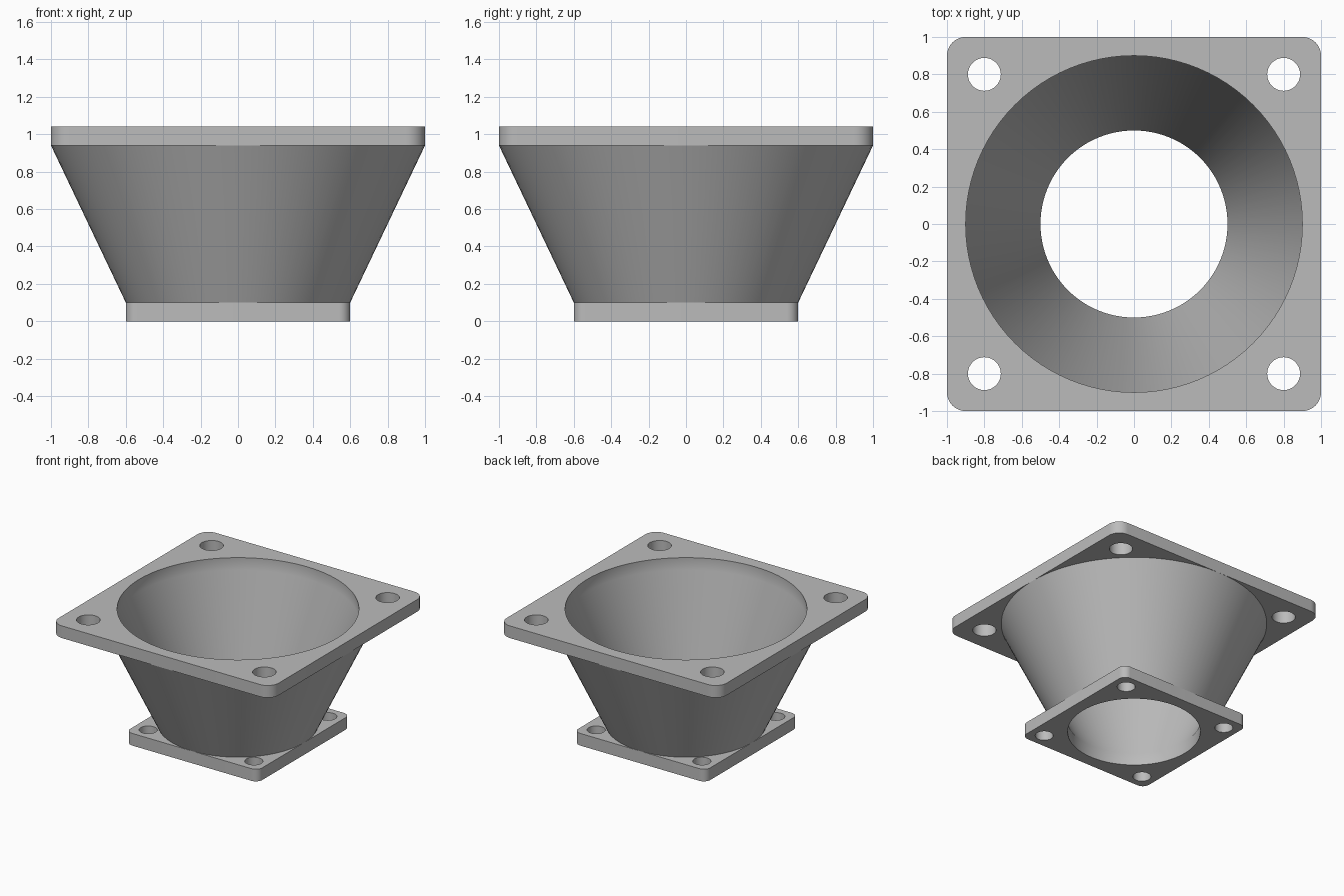
import bpy, bmesh
from math import sin, cos, pi, hypot

SEGMENTS = 96

cube = bpy.data.objects.get("Cube")
if cube:
    bpy.data.objects.remove(cube, do_unlink=True)

# Single grey material
grey = bpy.data.materials.new("plain_grey")
grey.use_nodes = True
grey.diffuse_color = (0.5, 0.5, 0.5, 1)
grey.node_tree.nodes["Principled BSDF"].inputs["Base Color"].default_value = (0.5, 0.5, 0.5, 1)


def finish(bm, name):
    mesh = bpy.data.meshes.new(name)
    bm.to_mesh(mesh)
    bm.free()
    obj = bpy.data.objects.new(name, mesh)
    bpy.context.collection.objects.link(obj)
    mesh.materials.append(grey)
    bpy.ops.object.select_all(action='DESELECT')
    obj.select_set(True)
    bpy.context.view_layer.objects.active = obj
    bpy.ops.object.shade_smooth_by_angle(angle=pi / 6)
    return obj


def circle(x, y, r, n):
    return [(x + r * cos(2 * pi * i / n), y + r * sin(2 * pi * i / n)) for i in range(n)]


def rounded_square(half, r, steps=10):
    c = half - r
    points = []
    for quarter, (sx, sy) in enumerate([(1, 1), (-1, 1), (-1, -1), (1, -1)]):
        for i in range(steps + 1):
            a = (quarter + i / steps) * pi / 2
            points.append((sx * c + r * cos(a), sy * c + r * sin(a)))
    return points


def flange(name, z, thick, half, corner, bore, hole_pos, hole_r):
    """Square plate with a central bore and four bolt holes."""
    bm = bmesh.new()
    loops = [rounded_square(half, corner), circle(0, 0, bore, SEGMENTS)]
    loops += [circle(sx * hole_pos, sy * hole_pos, hole_r, 32)
              for sx in (-1, 1) for sy in (-1, 1)]
    for loop in loops:
        verts = [bm.verts.new((x, y, z)) for x, y in loop]
        for i, v in enumerate(verts):
            bm.edges.new((verts[i - 1], v))
    bmesh.ops.triangle_fill(bm, edges=bm.edges[:], use_beauty=True, normal=(0, 0, 1))
    bmesh.ops.dissolve_degenerate(bm, dist=0.00001, edges=bm.edges[:])
    result = bmesh.ops.extrude_face_region(bm, geom=bm.faces[:], use_keep_orig=True)
    top = [v for v in result["geom"] if isinstance(v, bmesh.types.BMVert)]
    bmesh.ops.translate(bm, verts=top, vec=(0, 0, thick))
    bmesh.ops.recalc_face_normals(bm, faces=bm.faces[:])
    # The bore wall belongs to the funnel lining
    wall = [f for f in bm.faces
            if abs(f.normal.z) < 0.5
            and all(hypot(v.co.x, v.co.y) < bore + 0.005 for v in f.verts)]
    bmesh.ops.delete(bm, geom=wall, context='FACES')
    return finish(bm, name)


def lathe(name, profile, inward=False):
    """Turn a (radius, height) profile around z."""
    bm = bmesh.new()
    rings = [[bm.verts.new((x, y, z)) for x, y in circle(0, 0, r, SEGMENTS)]
             for r, z in profile]
    for low, high in zip(rings, rings[1:]):
        for i in range(SEGMENTS):
            bm.faces.new((low[i - 1], low[i], high[i], high[i - 1]))
    if inward:
        bmesh.ops.reverse_faces(bm, faces=bm.faces[:])
    return finish(bm, name)


# Mounting plates
flange("bottom_flange", 0, 0.1, 0.6, 0.06, 0.5, 0.48, 0.068)
flange("top_flange", 0.94, 0.1, 1.0, 0.1, 0.9, 0.8, 0.088)

# Funnel walls
lathe("funnel_outside", [(0.6, 0.1), (1.0, 0.94)])
lathe("funnel_lining", [(0.5, 0), (0.5, 0.1), (0.9, 0.94), (0.9, 1.04)], inward=True)
